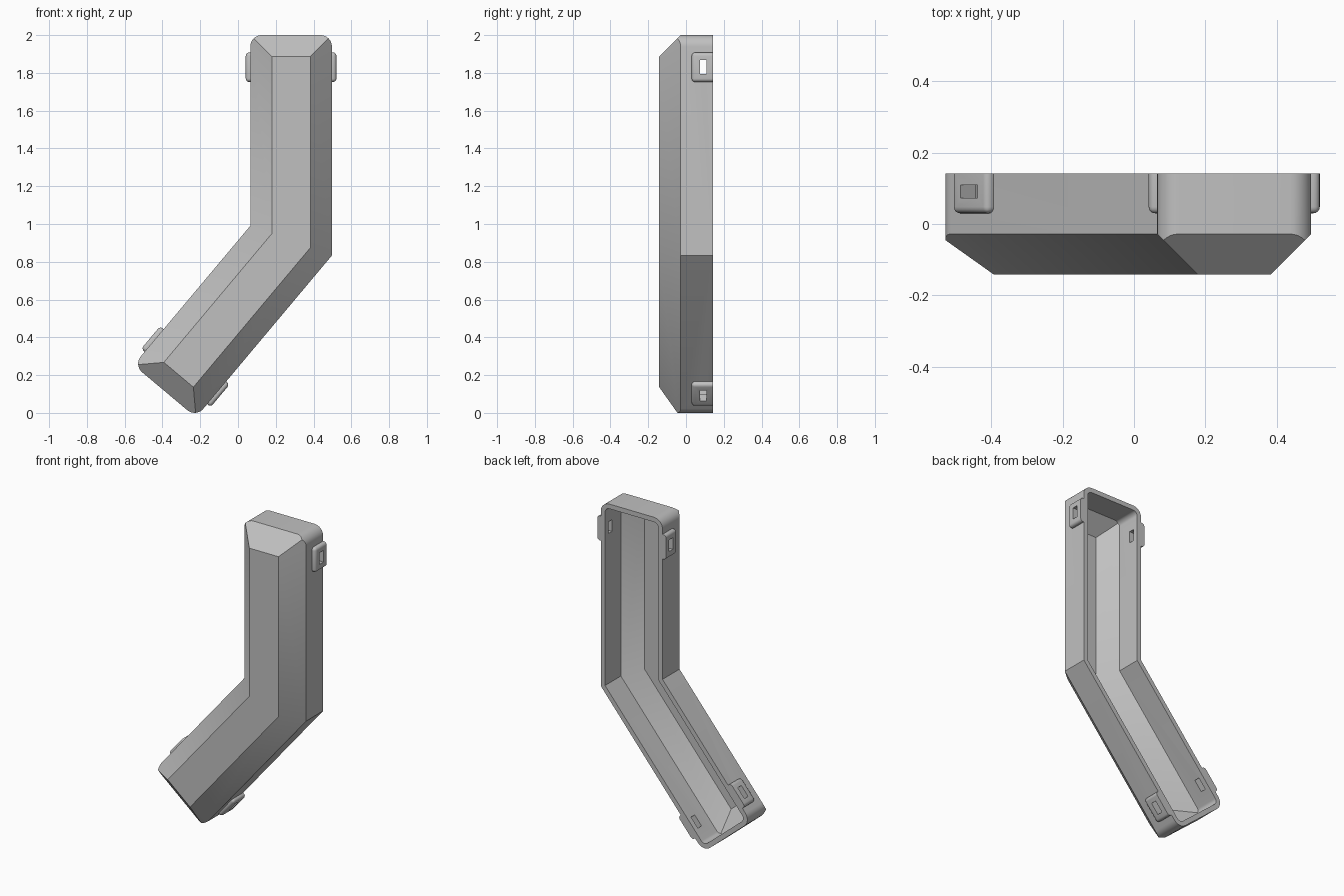
import bpy, bmesh, math
from mathutils import Vector, Matrix

if "Cube" in bpy.data.objects:
    bpy.data.objects.remove(bpy.data.objects["Cube"], do_unlink=True)

WIDTH, WALL, RADIUS = 0.432, 0.03, 0.06
BACK, SHOULDER, FRONT = 0.142, -0.028, -0.142
ARC_STEPS = 8
BEND = math.radians(40)

grey = bpy.data.materials.new("plain grey")
grey.use_nodes = True
colour = (0.53, 0.53, 0.53, 1)
grey.diffuse_color = colour
grey.node_tree.nodes["Principled BSDF"].inputs["Base Color"].default_value = colour

# Bent outline in the x-z plane, counter-clockwise from the top right-hand corner
along = Vector((-math.sin(BEND), -math.cos(BEND)))
across = Vector((-math.cos(BEND), math.sin(BEND)))
outer_bend = Vector((0.497, 0.833))
inner_bend = outer_bend + Vector((-WIDTH, WIDTH * math.tan(BEND / 2)))
low_outer = outer_bend + along * 1.119
corners = [Vector((0.497 - WIDTH, 2)), inner_bend, low_outer + across * WIDTH,
           low_outer, outer_bend, Vector((0.497, 2))]
BENDS = (1, 4)


def normals(i):
    """Inward normals of the edges before and after a corner."""
    a, b, c = corners[i - 1], corners[i], corners[(i + 1) % 6]
    return [Vector((-d.y, d.x)) for d in ((b - a).normalized(), (c - b).normalized())]


def inset_corner(i, inset):
    n1, n2 = normals(i)
    return corners[i] + (n1 + n2) * inset / (1 + n1.dot(n2))


def corner_arc(i, inset, radius):
    """Points round one corner, each with its distance in from the nearest edge."""
    if i in BENDS:
        return [(inset_corner(i, inset), 0)]
    n1, n2 = normals(i)
    centre = inset_corner(i, inset + radius)
    points = []
    for k in range(ARC_STEPS + 1):
        t = math.pi / 2 * k / ARC_STEPS
        c, s = math.cos(t), math.sin(t)
        points.append((centre - (n1 * c + n2 * s) * radius, radius * (1 - max(c, s))))
    return points


def add_skin(bm, inset, radius, shoulder, front):
    """Straight walls, sloping hips and a flat front; returns the back loop."""
    vert = lambda p, y: bm.verts.new((p.x, y, p.y))
    arcs = [corner_arc(i, inset, radius) for i in range(6)]
    back = [vert(p, BACK) for arc in arcs for p, d in arc]
    base = [[vert(p, shoulder - d) for p, d in arc] for arc in arcs]
    loop = [v for arc in base for v in arc]
    face = [vert(inset_corner(i, inset + shoulder - front), front) for i in range(6)]
    for i in range(len(back)):
        bm.faces.new((back[i - 1], back[i], loop[i], loop[i - 1]))
    for i in range(6):
        j = (i + 1) % 6
        start, end = base[i][len(base[i]) // 2:], base[j][:len(base[j]) // 2 + 1]
        bm.faces.new(start + end + [face[j], face[i]])
    bm.faces.new((face[0], face[1], face[4], face[5]))
    bm.faces.new((face[1], face[2], face[3], face[4]))
    return back


def make_object(name, bm):
    bmesh.ops.recalc_face_normals(bm, faces=bm.faces)
    mesh = bpy.data.meshes.new(name)
    bm.to_mesh(mesh)
    bm.free()
    mesh.materials.append(grey)
    obj = bpy.data.objects.new(name, mesh)
    bpy.context.collection.objects.link(obj)
    return obj


def add_box(bm, frame, low, high):
    size, mid = Vector(high) - Vector(low), (Vector(high) + Vector(low)) / 2
    box = bmesh.ops.create_cube(bm, size=1)["verts"]
    for v in box:
        v.co = Vector(a * b for a, b in zip(v.co, size)) + mid
    return box


# Hollow shell: outer skin, inner skin and the rim between them
bm = bmesh.new()
outer = add_skin(bm, 0, RADIUS, SHOULDER, FRONT)
inner = add_skin(bm, WALL, RADIUS - WALL,
                 SHOULDER - WALL + WALL * math.sqrt(2), FRONT + WALL)
for i in range(len(outer)):
    bm.faces.new((outer[i - 1], outer[i], inner[i], inner[i - 1]))
parts = [make_object("bent_shell", bm)]

# Side lugs near both ends, with a slot cutter for each
cutters = bmesh.new()
for name, end, bend in (("upper_right_lug", 0, 1), ("lower_right_lug", 2, 1),
                        ("lower_left_lug", 3, 4), ("upper_left_lug", 5, 4)):
    run = (corners[bend] - corners[end]).normalized()
    spot = corners[end] + run * 0.17
    out = -normals(end)[0 if bend == (end - 1) % 6 else 1]
    frame = Matrix(((run.x, 0, out.x, spot.x), (0, 1, 0, 0),
                    (run.y, 0, out.y, spot.y), (0, 0, 0, 1)))
    bm = bmesh.new()
    add_box(bm, frame, (-0.078, 0.03, 0), (0.078, BACK, 0.024))
    round_edges = [e for e in bm.edges
                   if not all(v.co.y > BACK - 0.001 for v in e.verts)
                   and not all(v.co.z < 0.001 for v in e.verts)]
    bmesh.ops.bevel(bm, geom=round_edges, offset=0.018, segments=4,
                    profile=0.5, affect='EDGES')
    bm.transform(frame)
    parts.append(make_object(name, bm))
    slot = add_box(cutters, frame, (-0.037, 0.073, -0.06), (0.037, 0.109, 0.06))
    bmesh.ops.transform(cutters, matrix=frame, verts=slot)
cutter = make_object("slot_cutter", cutters)
cutter.hide_render = True

# Cut the slots and smooth the rounded corners
for obj in parts:
    cut = obj.modifiers.new("slots", 'BOOLEAN')
    cut.operation, cut.solver, cut.object = 'DIFFERENCE', 'EXACT', cutter
    bpy.ops.object.select_all(action='DESELECT')
    obj.select_set(True)
    bpy.context.view_layer.objects.active = obj
    bpy.ops.object.modifier_apply(modifier=cut.name)
    bpy.ops.object.shade_smooth_by_angle(angle=math.radians(30))
bpy.data.objects.remove(cutter, do_unlink=True)
